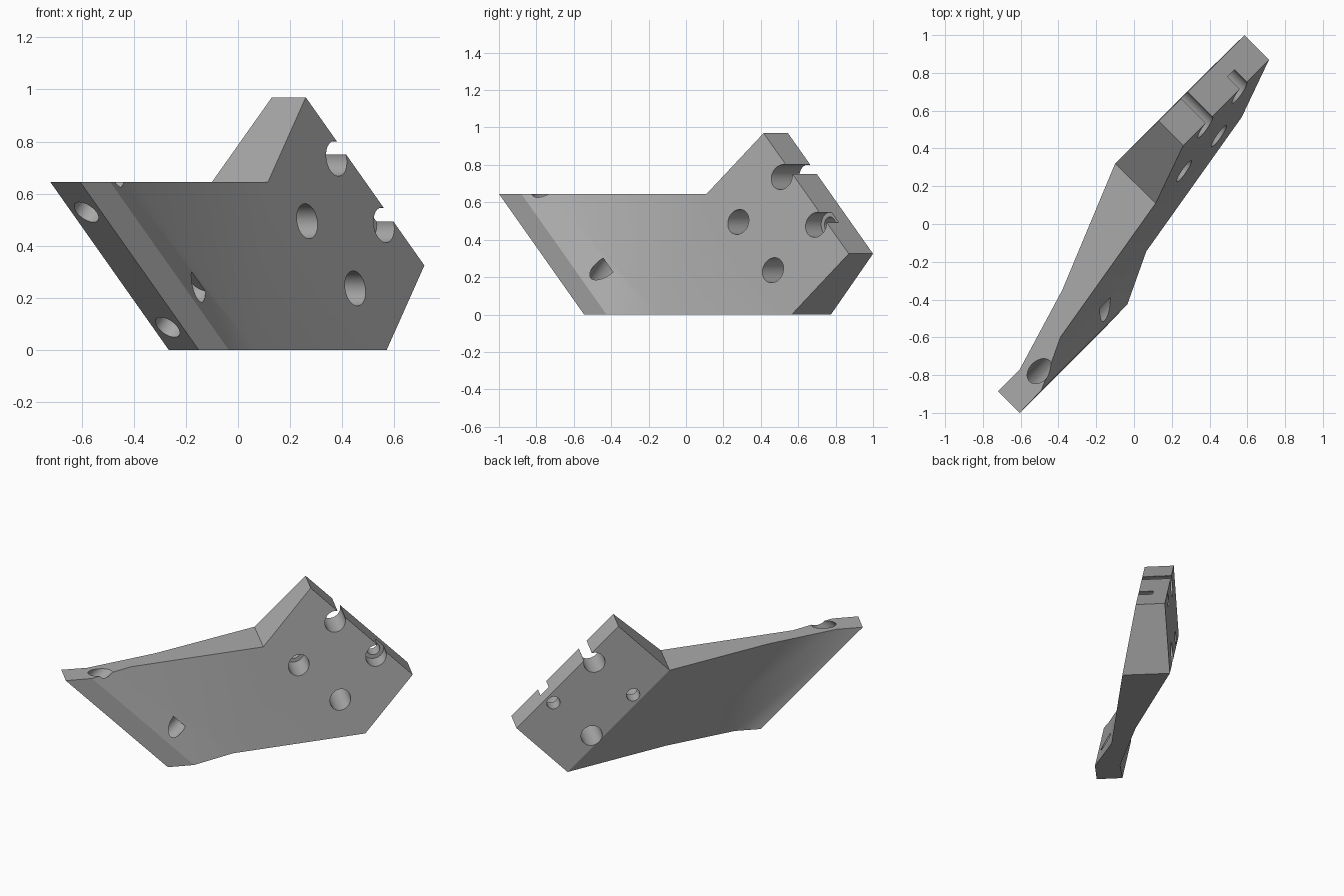
import bpy, bmesh
from mathutils import Vector, Matrix

if "Cube" in bpy.data.objects:
    bpy.data.objects.remove(bpy.data.objects["Cube"], do_unlink=True)

grey = bpy.data.materials.new("plain_grey")
grey.use_nodes = True
colour = (0.4, 0.4, 0.4, 1)
grey.diffuse_color = colour
grey.node_tree.nodes["Principled BSDF"].inputs["Base Color"].default_value = colour

SWEEP = Vector((0.455, 0.455, -0.645))      # plate is swept down at 45 degrees
ACROSS = Vector((1, -1, 0)).normalized()    # from the back of the head to its front
ALONG = SWEEP.normalized()
OUT = ALONG.cross(ACROSS).normalized()      # out of the slotted edge
if OUT.z < 0:
    OUT = -OUT


def new_object(name, bm):
    bmesh.ops.recalc_face_normals(bm, faces=bm.faces)
    mesh = bpy.data.meshes.new(name)
    bm.to_mesh(mesh)
    bm.free()
    ob = bpy.data.objects.new(name, mesh)
    bpy.context.collection.objects.link(ob)
    return ob


# Bent plate: paired back and front points, swept along one direction
LOW, HIGH = 0.645, 0.97
back = [(-.72, -.885, LOW), (-.605, -.77, LOW), (-.38, -.35, LOW), (-.1, .32, LOW), (.13, .545, HIGH)]
front = [(-.605, -1, LOW), (-.49, -.88, LOW), (-.39, -.6, LOW), (.115, .11, LOW), (.26, .415, HIGH)]
bm = bmesh.new()
caps = []
for shift in (Vector(), SWEEP):
    caps.append([[bm.verts.new(Vector(p) + shift) for p in side] for side in (back, front)])
for b, f in caps:
    bm.faces.new(b[:4] + f[3::-1])          # level edge of the arm
    bm.faces.new((b[3], b[4], f[4], f[3]))  # sloping edge of the head
rings = [b + f[::-1] for b, f in caps]
count = len(rings[0])
for i in range(count):
    j = (i + 1) % count
    bm.faces.new((rings[0][i], rings[0][j], rings[1][j], rings[1][i]))
bmesh.ops.dissolve_limit(bm, angle_limit=0.03, verts=bm.verts, edges=bm.edges)
plate = new_object("bent_plate", bm)
plate.data.materials.append(grey)


def cut(cutter):
    cutter.hide_render = True
    mod = plate.modifiers.new("cut", 'BOOLEAN')
    mod.operation, mod.solver, mod.object = 'DIFFERENCE', 'EXACT', cutter
    bpy.context.view_layer.objects.active = plate
    bpy.ops.object.modifier_apply(modifier=mod.name)
    bpy.data.objects.remove(cutter, do_unlink=True)


def bore(start, end, radius):
    axis = end - start
    bm = bmesh.new()
    place = Matrix.Translation((start + end) / 2) @ axis.to_track_quat('Z', 'Y').to_matrix().to_4x4()
    bmesh.ops.create_cone(bm, cap_ends=True, segments=48, radius1=radius, radius2=radius,
                          depth=axis.length, matrix=place)
    cut(new_object("bore_cutter", bm))


def slot(start, end, width):
    bm = bmesh.new()
    axis = end - start
    basis = Matrix((ALONG * width, OUT * 0.2, axis)).transposed().to_4x4()
    bmesh.ops.create_cube(bm, size=1,
                          matrix=Matrix.Translation((start + end) / 2 + OUT * 0.1) @ basis)
    cut(new_object("slot_cutter", bm))


def at_depth(p, d):
    """Slide a point across the head until y - x equals d."""
    return p + ACROSS * ((p.y - p.x - d) / 2 ** 0.5)


# Head holes: (centre, full width through, opens to the slotted edge)
FRONT, SEAT, BACK = -0.3, 0.285, 0.6
holes = [((.38, .51, .735), True, True), ((.565, .69, .48), False, True),
         ((.265, .28, .495), False, False), ((.45, .465, .237), True, False)]
for centre, through, open_edge in holes:
    c = Vector(centre)
    a = at_depth(c, FRONT)
    b = at_depth(c, BACK if through else SEAT)
    bore(a, b, 0.067)
    if not through:
        bore(a, at_depth(c, BACK), 0.042)
    if open_edge:
        slot(a, b, 0.07)

# Blind holes in the narrow end of the arm
for centre in ((-.581, -.86, .53), (-.27, -.549, .088)):
    c = Vector(centre)
    bore(c - OUT * 0.1, c + OUT * 0.25, 0.054)

bpy.ops.object.select_all(action='DESELECT')
plate.select_set(True)
bpy.context.view_layer.objects.active = plate
bpy.ops.object.shade_smooth_by_angle(angle=0.52)
